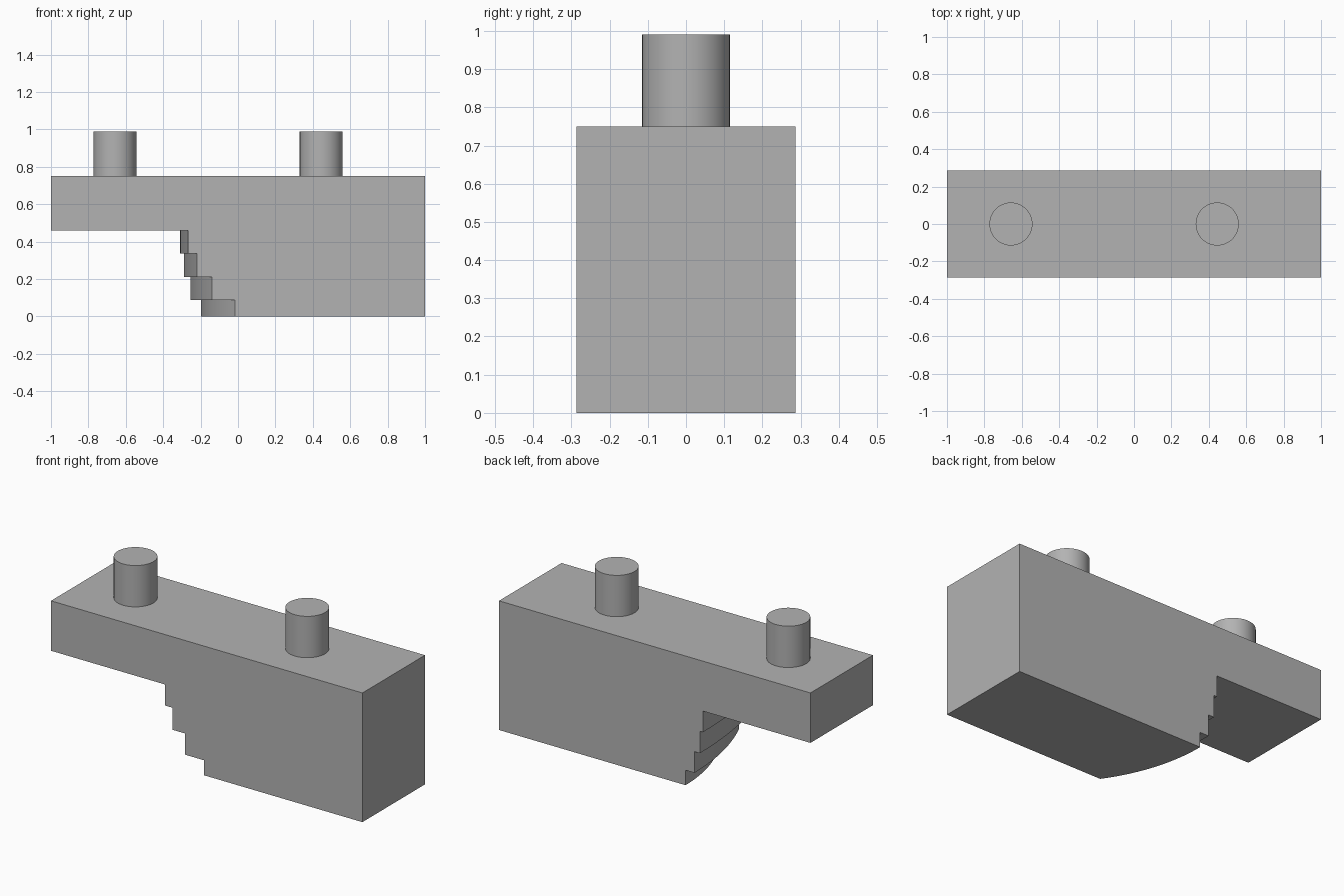
import bpy, bmesh, math

old = bpy.data.objects.get("Cube")
if old:
    bpy.data.objects.remove(old, do_unlink=True)

HALF_Y, TOP, PEG_TOP = 0.287, 0.75, 0.99

# Single grey material
grey = bpy.data.materials.new("light_grey")
grey.use_nodes = True
colour = (0.45, 0.45, 0.45, 1)
grey.diffuse_color = colour
grey.node_tree.nodes["Principled BSDF"].inputs["Base Color"].default_value = colour


def prism(name, outline, z0, z1):
    """Extrude a flat outline from z0 up to z1."""
    bm = bmesh.new()
    face = bm.faces.new([bm.verts.new((x, y, z0)) for x, y in outline])
    ext = bmesh.ops.extrude_face_region(bm, geom=[face])
    for v in ext["geom"]:
        if isinstance(v, bmesh.types.BMVert):
            v.co.z = z1
    bmesh.ops.recalc_face_normals(bm, faces=bm.faces)
    mesh = bpy.data.meshes.new(name)
    bm.to_mesh(mesh)
    bm.free()
    mesh.materials.append(grey)
    obj = bpy.data.objects.new(name, mesh)
    bpy.context.collection.objects.link(obj)
    return obj


def activate(obj):
    bpy.ops.object.select_all(action="DESELECT")
    obj.select_set(True)
    bpy.context.view_layer.objects.active = obj


def smooth(obj):
    activate(obj)
    bpy.ops.object.shade_smooth_by_angle(angle=math.radians(30))


def arc_edge(x_front, x_back, steps=24):
    """Rounded step edge, bulging outward and square to the back face."""
    width, depth = 2 * HALF_Y, x_front - x_back
    radius = (width ** 2 + depth ** 2) / (2 * depth)
    sweep = math.asin(width / radius)
    return [(x_back + radius * (1 - math.cos(a)), HALF_Y - radius * math.sin(a))
            for a in (sweep * i / steps for i in range(steps + 1))]


# Main block
block = prism("stepped_block", [(-1, -HALF_Y), (1, -HALF_Y), (1, HALF_Y), (-1, HALF_Y)], 0, TOP)

# Rounded steps under the overhang: (x at front, x at back, top of step)
steps = [(-0.267, -0.31, 0.46), (-0.22, -0.29, 0.338),
         (-0.138, -0.255, 0.21), (-0.016, -0.198, 0.087)]
for x_front, x_back, height in steps:
    outline = [(-1.2, 0.5), (x_back, 0.5)] + arc_edge(x_front, x_back)
    outline += [(x_front, -0.5), (-1.2, -0.5)]
    cutter = prism("step_cutter", outline, -0.1 - height, height)
    cutter.hide_render = True
    mod = block.modifiers.new("step", "BOOLEAN")
    mod.operation, mod.solver, mod.object = "DIFFERENCE", "EXACT", cutter
    activate(block)
    bpy.ops.object.modifier_apply(modifier=mod.name)
    bpy.data.objects.remove(cutter, do_unlink=True)
smooth(block)

# Round pegs on top
for name, x in (("right_peg", -0.658), ("left_peg", 0.445)):
    bpy.ops.mesh.primitive_cylinder_add(vertices=48, radius=0.115, depth=PEG_TOP - TOP,
                                        location=(x, 0, (TOP + PEG_TOP) / 2))
    peg = bpy.context.object
    peg.name = name
    peg.data.materials.append(grey)
    smooth(peg)
